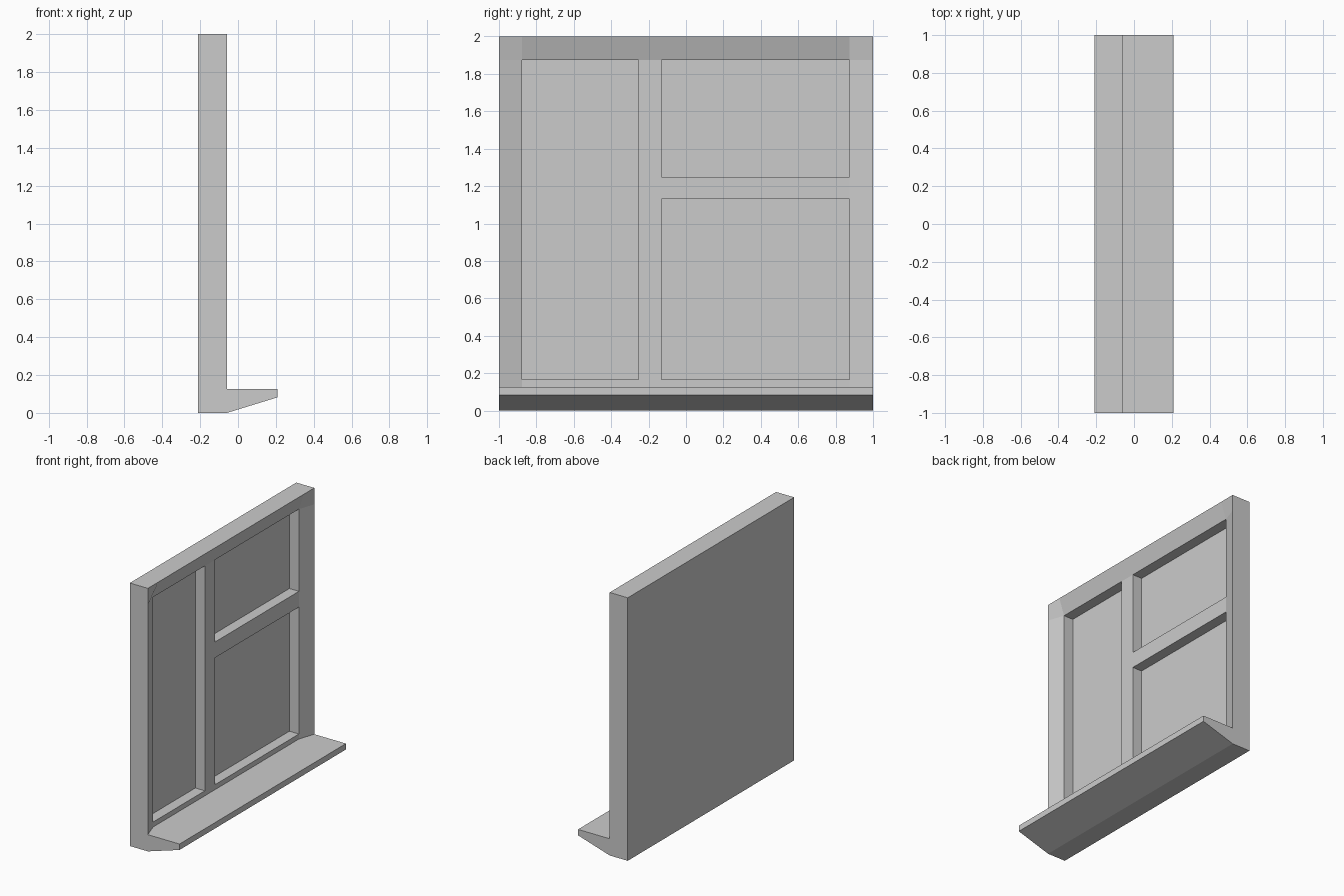
import bpy, bmesh

if "Cube" in bpy.data.objects:
    bpy.data.objects.remove(bpy.data.objects["Cube"])

BACK, OUTER, INNER, PANE = -0.21, -0.058, -0.10, -0.18
SILL_TOP = 0.127
YS = [-1, -0.877, -0.255, -0.132, 0.875, 1]
ZS = [SILL_TOP, 0.165, 1.13, 1.25, 1.875, 2]


def finish(bm, name):
    bmesh.ops.recalc_face_normals(bm, faces=bm.faces)
    mesh = bpy.data.meshes.new(name)
    bm.to_mesh(mesh)
    bm.free()
    obj = bpy.data.objects.new(name, mesh)
    bpy.context.collection.objects.link(obj)
    return obj


# Window frame: front grid, outer border sloping inwards to the flat bars
bm = bmesh.new()
last = len(YS) - 1
top = len(ZS) - 1
grid = {}
for i, y in enumerate(YS):
    for k, z in enumerate(ZS):
        border = i in (0, last) or k == top
        grid[i, k] = bm.verts.new((OUTER if border else INNER, y, z))
cells = {}
for i in range(last):
    for k in range(top):
        cells[i, k] = bm.faces.new([grid[i, k], grid[i + 1, k],
                                    grid[i + 1, k + 1], grid[i, k + 1]])

# Sides, top and back of the frame (the bottom sits on the sill)
rim = ([grid[0, k] for k in range(top + 1)]
       + [grid[i, top] for i in range(1, last + 1)]
       + [grid[last, k] for k in range(top - 1, -1, -1)])
rear = [bm.verts.new((BACK, v.co.y, v.co.z)) for v in rim]
for a in range(len(rim) - 1):
    bm.faces.new([rim[a], rim[a + 1], rear[a + 1], rear[a]])
bm.faces.new(rear)

# Three panes pushed back behind the bars
for pane in ([(1, 1), (1, 2), (1, 3)], [(3, 1)], [(3, 3)]):
    faces = [cells[c] for c in pane]
    new = bmesh.ops.extrude_face_region(bm, geom=faces)["geom"]
    for v in new:
        if isinstance(v, bmesh.types.BMVert):
            v.co.x = PANE
    bmesh.ops.delete(bm, geom=[f for f in faces if f.is_valid], context='FACES')
finish(bm, "window_frame")

# Sill: profile run along the full width, open where the frame stands on it
bm = bmesh.new()
profile = [(INNER, SILL_TOP), (0.208, SILL_TOP), (0.208, 0.082),
           (OUTER, 0), (BACK, 0), (BACK, SILL_TOP)]
ends = [[bm.verts.new((x, y, z)) for x, z in profile] for y in (-1, 1)]
for a in range(len(profile) - 1):
    bm.faces.new([ends[0][a], ends[0][a + 1], ends[1][a + 1], ends[1][a]])
for end in ends:
    bm.faces.new(end)
finish(bm, "window_sill")
